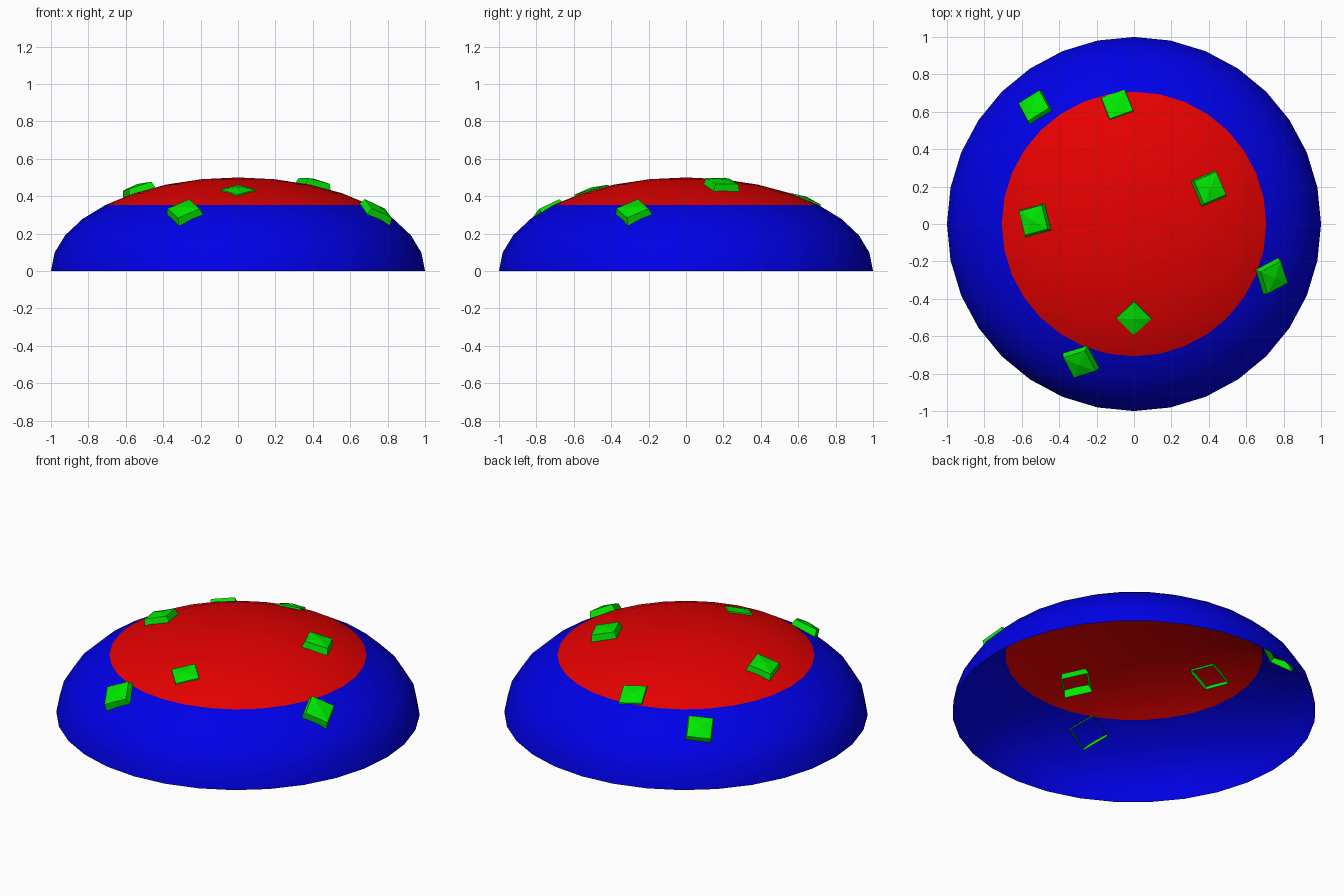
import bpy, bmesh, math
from mathutils import Vector, Matrix

if "Cube" in bpy.data.objects:
    bpy.data.objects.remove(bpy.data.objects["Cube"])


def material(name, rgb):
    m = bpy.data.materials.new(name)
    m.diffuse_color = (*rgb, 1)
    m.use_nodes = True
    m.node_tree.nodes["Principled BSDF"].inputs["Base Color"].default_value = m.diffuse_color
    return m


blue = material("blue", (0.0, 0.0, 0.8))
red = material("red", (0.8, 0.0, 0.0))
green = material("green", (0.0, 0.8, 0.0))


def add_object(name, bm, mats):
    me = bpy.data.meshes.new(name)
    bm.to_mesh(me)
    bm.free()
    for m in mats:
        me.materials.append(m)
    ob = bpy.data.objects.new(name, me)
    bpy.context.collection.objects.link(ob)
    return ob


# Hollow dome shell, open underneath: upper half of a flattened sphere
bm = bmesh.new()
bmesh.ops.create_uvsphere(bm, u_segments=32, v_segments=16, radius=1)
bmesh.ops.delete(bm, geom=[v for v in bm.verts if v.co.z < -0.01], context='VERTS')
bmesh.ops.scale(bm, vec=(1, 1, 0.5), verts=bm.verts)
for f in bm.faces:
    f.smooth = True
    f.material_index = int(f.calc_center_median().z > 0.35)  # red cap
add_object("dome", bm, [blue, red])


def stud(i, x, y, angle, rise):
    """Tapered square stud with a low pyramid top and no base, seated on the dome."""
    z = 0.5 * math.sqrt(1 - x * x - y * y)
    n = Vector((x, y, 4 * z)).normalized()
    a = math.radians(angle)
    u = Vector((math.cos(a), math.sin(a), 0))
    u = (u - n * u.dot(n)).normalized()
    w = n.cross(u)
    bm = bmesh.new()

    def ring(h, d):
        return [bm.verts.new((sx * h, sy * h, d))
                for sx, sy in ((-1, -1), (1, -1), (1, 1), (-1, 1))]

    low, top = ring(0.078, rise - 0.055), ring(0.066, rise)
    apex = bm.verts.new((0, 0, rise + 0.012))
    for k in range(4):
        j = (k + 1) % 4
        bm.faces.new((low[k], low[j], top[j], top[k]))
        bm.faces.new((top[k], top[j], apex))
    mat = Matrix((u, w, n)).transposed().to_4x4()
    mat.translation = (x, y, z)
    bm.transform(mat)
    add_object(f"stud_{i}", bm, [green])


# Scattered studs: x, y, turn seen from above, height above the shell
for i, s in enumerate([(0.40, 0.19, 23, 0.033), (-0.53, 0.02, 14, 0.03),
                       (0.735, -0.28, 18, 0.03), (-0.285, -0.735, 28, 0.03),
                       (-0.53, 0.625, 28, 0.018), (0.0, -0.505, 45, 0.003),
                       (-0.09, 0.64, 22, 0.004)]):
    stud(i + 1, *s)
